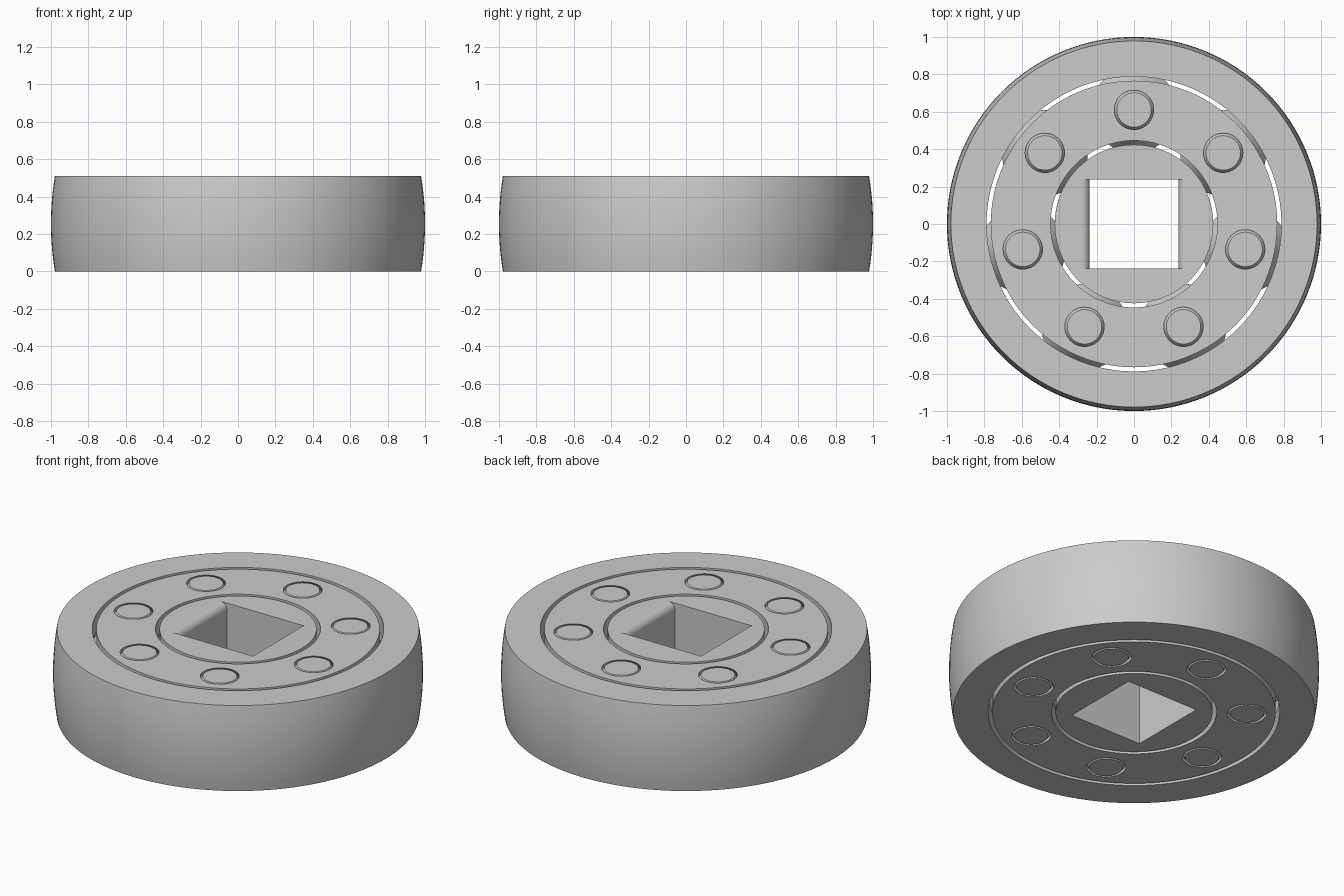
import bpy, bmesh, math

if "Cube" in bpy.data.objects:
    bpy.data.objects.remove(bpy.data.objects["Cube"])

HEIGHT = 0.51
MID = HEIGHT / 2
COUNT = 7            # rollers
PITCH = 0.61         # radius of the roller circle
PIN, BELLY = 0.092, 0.23   # roller radius at its ends and middle
SLOPE = 0.2          # height of the tapered part
GAP = 0.013          # running clearance

grey = bpy.data.materials.new("plain_grey")
grey.use_nodes = True
grey.diffuse_color = (0.6, 0.6, 0.6, 1)
grey.node_tree.nodes["Principled BSDF"].inputs["Base Color"].default_value = (0.6, 0.6, 0.6, 1)


def lathe(bm, profile, steps, center=(0, 0), closed=True):
    """Revolve (radius, z) points; an open profile gets flat end caps."""
    loops = []
    for r, z in profile:
        loops.append([bm.verts.new((center[0] + r * math.cos(i * math.tau / steps),
                                    center[1] + r * math.sin(i * math.tau / steps), z))
                      for i in range(steps)])
    pairs = list(zip(loops, loops[1:]))
    if closed:
        pairs.append((loops[-1], loops[0]))
    else:
        bm.faces.new(loops[0])
        bm.faces.new(loops[-1])
    for a, b in pairs:
        for i in range(steps):
            j = (i + 1) % steps
            bm.faces.new((a[i], a[j], b[j], b[i]))


def finish(bm, name):
    bmesh.ops.recalc_face_normals(bm, faces=bm.faces)
    mesh = bpy.data.meshes.new(name)
    bm.to_mesh(mesh)
    bm.free()
    mesh.materials.append(grey)
    obj = bpy.data.objects.new(name, mesh)
    bpy.context.collection.objects.link(obj)
    return obj


def activate(obj):
    bpy.ops.object.select_all(action="DESELECT")
    obj.select_set(True)
    bpy.context.view_layer.objects.active = obj


def smooth(obj):
    activate(obj)
    bpy.ops.object.shade_smooth_by_angle(angle=math.radians(25))


def cut(obj, cutter):
    activate(obj)
    mod = obj.modifiers.new("cut", "BOOLEAN")
    mod.operation, mod.solver, mod.object = "DIFFERENCE", "EXACT", cutter
    bpy.ops.object.modifier_apply(modifier=mod.name)
    bpy.data.objects.remove(cutter)


def race(wall, side):
    """Wall profile with a groove that clears the rollers; side is +1 outer, -1 inner."""
    deep = PITCH + side * (BELLY + GAP)
    at_wall = side * (wall - PITCH) - GAP
    z = SLOPE * (at_wall - PIN) / (BELLY - PIN)
    return [(wall, 0), (wall, z), (deep, SLOPE),
            (deep, HEIGHT - SLOPE), (wall, HEIGHT - z), (wall, HEIGHT)]


def roller_center(k):
    a = math.pi / 2 + k * math.tau / COUNT
    return PITCH * math.cos(a), PITCH * math.sin(a)


# Outer ring with a gently crowned rim
bm = bmesh.new()
crown = []
for i in range(13):
    t = i / 6 - 1
    crown.append((1 - 0.021 * t * t, MID - t * MID))
lathe(bm, race(0.788, 1) + crown, 128)
smooth(finish(bm, "outer_ring"))

# Inner hub with a square drive hole, rounded on two top edges
bm = bmesh.new()
lathe(bm, race(0.424, -1) + [(0.1, HEIGHT), (0.1, 0)], 96)
hub = finish(bm, "inner_hub")
half, fillet = 0.238, 0.042
right = [(half, -0.1)]
for i in range(9):
    a = i * math.pi / 16
    right.append((half + fillet * (1 - math.cos(a)), HEIGHT - fillet * (1 - math.sin(a))))
right.append((half + fillet, HEIGHT + 0.1))
outline = right + [(-x, z) for x, z in reversed(right)]
bm = bmesh.new()
face = bm.faces.new([bm.verts.new((x, -half, z)) for x, z in outline])
new = bmesh.ops.extrude_face_region(bm, geom=[face])["geom"]
bmesh.ops.translate(bm, vec=(0, 2 * half, 0),
                    verts=[v for v in new if isinstance(v, bmesh.types.BMVert)])
cut(hub, finish(bm, "square_cutter"))
smooth(hub)

# Cage between the races, with a pocket around every roller
bm = bmesh.new()
lathe(bm, [(0.446, 0), (0.446, HEIGHT), (0.766, HEIGHT), (0.766, 0)], 128)
cage = finish(bm, "roller_cage")
bm = bmesh.new()
mouth, pocket = PIN + GAP, BELLY + GAP
for k in range(COUNT):
    lathe(bm, [(mouth, -0.1), (mouth, 0), (pocket, SLOPE), (pocket, HEIGHT - SLOPE),
               (mouth, HEIGHT), (mouth, HEIGHT + 0.1)], 48, roller_center(k), closed=False)
cut(cage, finish(bm, "pocket_cutter"))
smooth(cage)

# Double-tapered rollers
for k in range(COUNT):
    bm = bmesh.new()
    lathe(bm, [(PIN, 0), (BELLY, SLOPE), (BELLY, HEIGHT - SLOPE), (PIN, HEIGHT)],
          48, roller_center(k), closed=False)
    smooth(finish(bm, f"roller_{k + 1}"))
